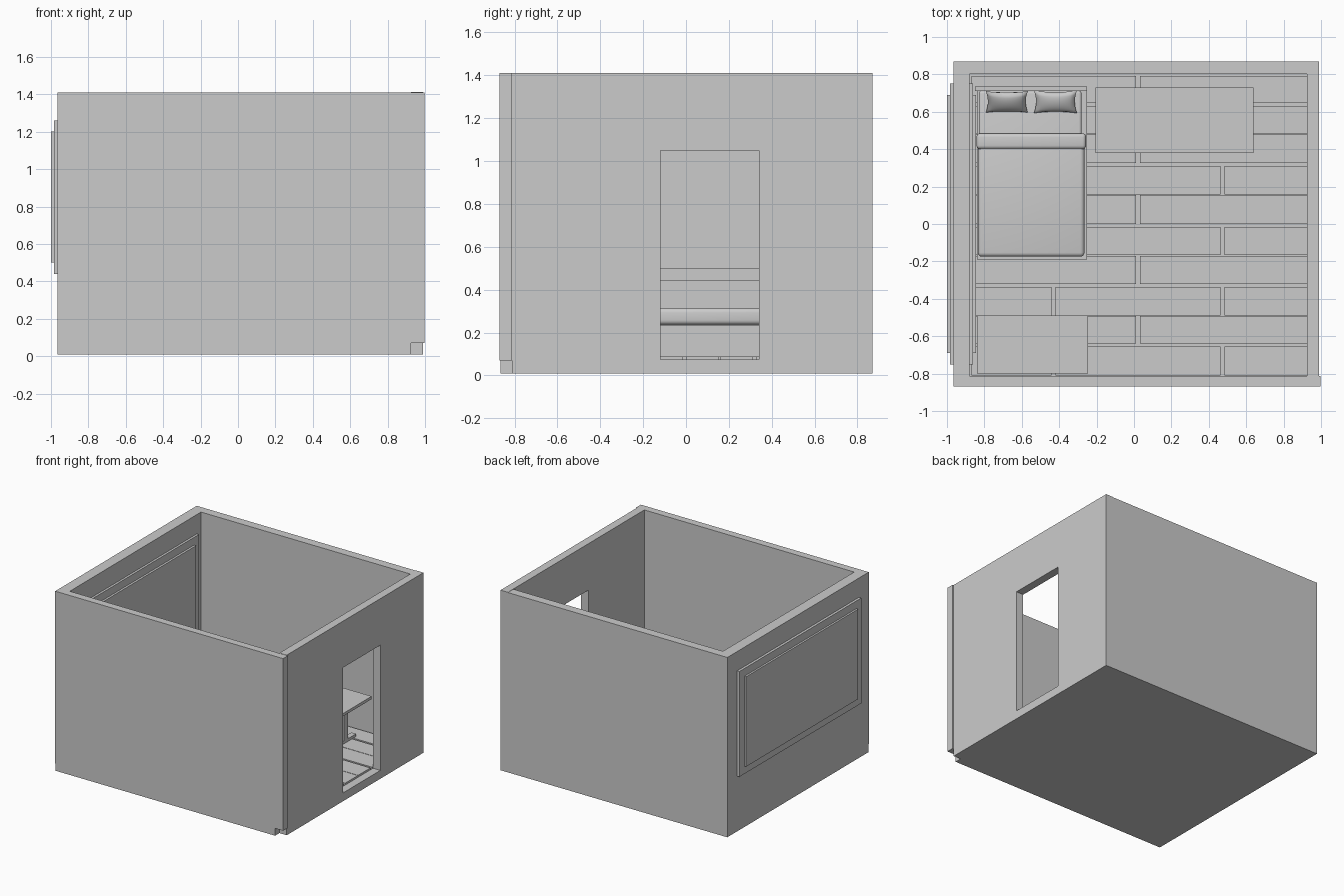
import bpy, bmesh, math
from mathutils import Vector

if "Cube" in bpy.data.objects:
    bpy.data.objects.remove(bpy.data.objects["Cube"])


def smooth(ob, angle=40):
    bpy.ops.object.select_all(action='DESELECT')
    ob.select_set(True)
    bpy.context.view_layer.objects.active = ob
    bpy.ops.object.shade_smooth_by_angle(angle=math.radians(angle))


def link(name, bm):
    me = bpy.data.meshes.new(name)
    bm.to_mesh(me)
    bm.free()
    ob = bpy.data.objects.new(name, me)
    bpy.context.collection.objects.link(ob)
    return ob


def add_box(bm, x, y, z):
    verts = bmesh.ops.create_cube(bm, size=1)['verts']
    lo, hi = Vector((x[0], y[0], z[0])), Vector((x[1], y[1], z[1]))
    for v in verts:
        v.co = Vector(((lo[i] + hi[i]) / 2 + v.co[i] * (hi[i] - lo[i])) for i in range(3))


def box(name, x, y, z, bevel=0):
    bm = bmesh.new()
    add_box(bm, x, y, z)
    if bevel:
        bmesh.ops.bevel(bm, geom=bm.edges[:], offset=bevel, segments=4,
                        profile=0.5, affect='EDGES')
    ob = link(name, bm)
    if bevel:
        smooth(ob)
    return ob


# Floor slab and walls
box('floor_slab', (-0.965, 0.925), (-0.865, 0.87), (0.01, 0.07))
box('front_wall', (-0.965, 0.998), (-0.87, -0.812), (0.07, 1.41))
box('back_wall', (-0.965, 0.985), (0.802, 0.87), (0.01, 1.41))
box('left_wall', (-0.965, -0.88), (-0.812, 0.802), (0.01, 1.41))
right_wall = box('right_wall', (0.925, 0.988), (-0.812, 0.87), (0.01, 1.412))

# Doorway cut through the right wall
cutter = box('doorway_cutter', (0.8, 1.1), (-0.12, 0.34), (0.075, 1.05))
cutter.hide_render = True
cutter.display_type = 'WIRE'
mod = right_wall.modifiers.new('doorway', 'BOOLEAN')
mod.object = cutter
mod.operation = 'DIFFERENCE'
mod.solver = 'EXACT'
cutter.hide_set(True)

# Window frame and pane pass through the left wall
box('window_frame', (-0.985, -0.862), (-0.75, 0.75), (0.44, 1.26))
box('window_pane', (-1.0, -0.845), (-0.69, 0.69), (0.50, 1.20))

# Floorboards: staggered joints, alternating wide and narrow gaps
edges = [0.792, 0.640, 0.482, 0.318, 0.156, -0.008, -0.168, -0.329, -0.490, -0.648, -0.812]
bm = bmesh.new()
for r in range(10):
    joints = [-0.88, 0.022, 0.935] if r % 2 == 0 else [-0.88, -0.43, 0.473, 0.935]
    g_top = 0.008 if r % 2 else 0.002
    g_bot = 0.008 if r % 2 == 0 else 0.002
    for a, b in zip(joints, joints[1:]):
        add_box(bm, (a + 0.011, b - 0.011),
                (edges[r + 1] + g_bot, edges[r] - g_top), (0.065, 0.089))
link('floorboards', bm)

# Bed
box('bed_base', (-0.84, -0.25), (-0.19, 0.735), (0.089, 0.235))
box('headboard', (-0.85, -0.25), (0.712, 0.735), (0.089, 0.42))
box('mattress', (-0.83, -0.28), (-0.165, 0.712), (0.235, 0.295), 0.015)
box('blanket', (-0.835, -0.265), (-0.175, 0.45), (0.236, 0.315), 0.022)
box('blanket_fold', (-0.842, -0.256), (0.40, 0.485), (0.25, 0.325), 0.02)


def pillow(name, cx, cy, cz, w, d, t, tilt):
    bm = bmesh.new()
    for side in (1, -1):
        grid = bmesh.ops.create_grid(bm, x_segments=16, y_segments=12, size=1)
        for v in grid['verts']:
            x, y = v.co.x, v.co.y
            bulge = max(0.0, (1 - x * x) * (1 - y * y)) ** 0.45
            v.co = Vector((w / 2 * x * (1 - 0.1 * (1 - y * y)),
                           d / 2 * y * (1 - 0.14 * (1 - x * x)), side * t / 2 * bulge))
    bmesh.ops.remove_doubles(bm, verts=bm.verts[:], dist=1e-5)
    bmesh.ops.recalc_face_normals(bm, faces=bm.faces[:])
    ob = link(name, bm)
    ob.location = (cx, cy, cz)
    ob.rotation_euler.x = tilt
    smooth(ob, 60)


pillow('left_pillow', -0.68, 0.653, 0.335, 0.225, 0.14, 0.06, math.radians(35))
pillow('right_pillow', -0.42, 0.653, 0.328, 0.23, 0.13, 0.06, math.radians(22))

# Desk with post-and-foot legs
box('desk_top', (-0.205, 0.64), (0.38, 0.73), (0.388, 0.41))
for side, x in (('left', -0.10), ('right', 0.52)):
    box(side + '_desk_post', (x - 0.02, x + 0.02), (0.53, 0.58), (0.10, 0.388))
    box(side + '_desk_foot', (x - 0.02, x + 0.02), (0.43, 0.68), (0.089, 0.11))

# Low chest against the front wall, drawers facing the room
box('chest_top', (-0.84, -0.245), (-0.80, -0.49), (0.40, 0.42))
box('chest_body', (-0.83, -0.255), (-0.80, -0.51), (0.089, 0.40))
for i in range(3):
    z = 0.105 + i * 0.098
    box('drawer_front_%d' % (i + 1), (-0.82, -0.265), (-0.51, -0.498), (z, z + 0.088))
